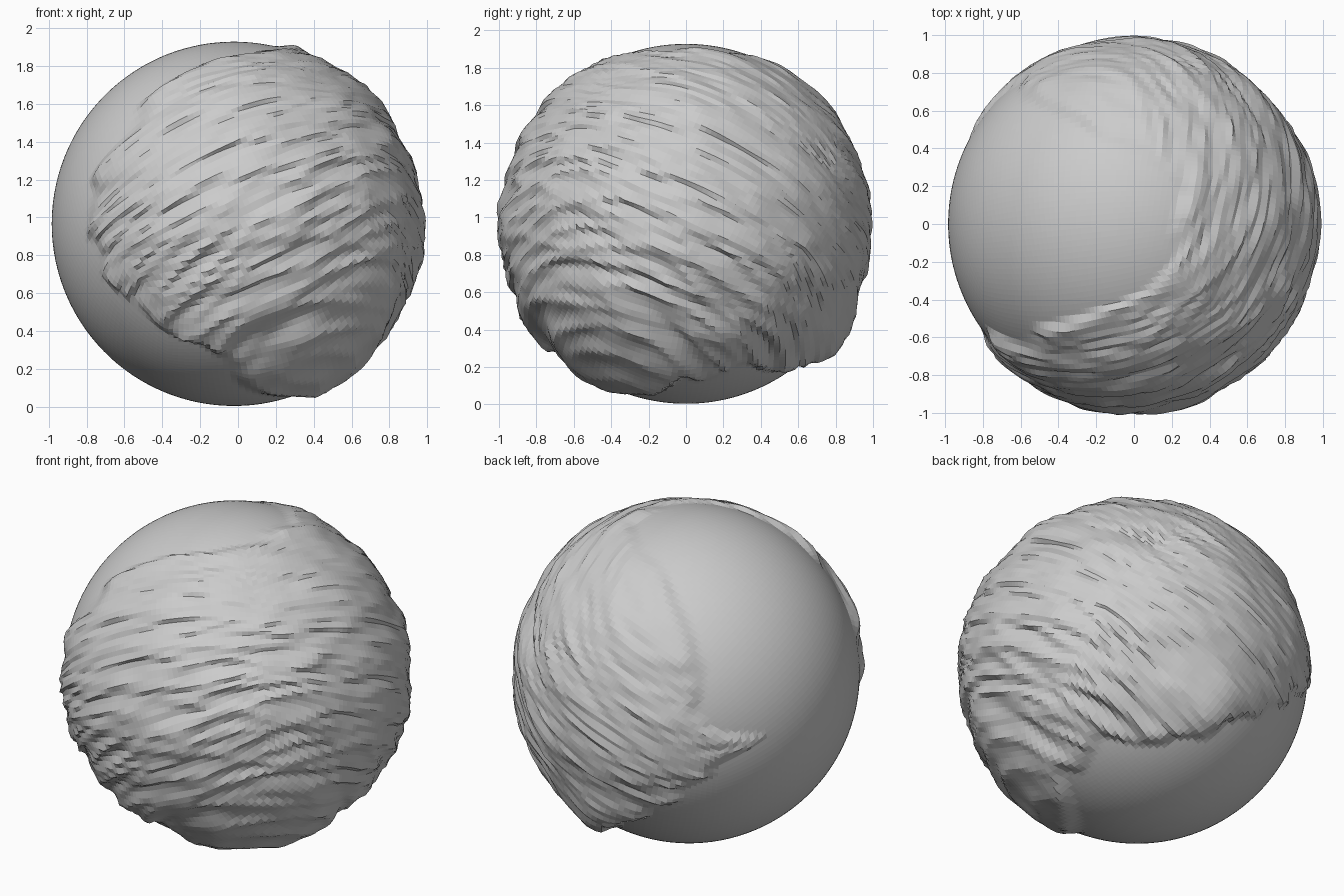
import bpy, bmesh, math
from mathutils import Vector, noise

R = 0.962
CENTRE = Vector((-0.022, 0.0, 0.966))
STROKE_AXIS = Vector((-0.41, 0.41, 0.82)).normalized()
CUTS = 47

# Edge of the sculpted area: (angle around the x axis, angle away from -x)
EDGE = [(-156, 45), (-141, 68), (-136, 84), (-126, 90), (-100, 108), (-90, 122),
        (-68, 121), (-41, 86), (-22, 60), (-8, 42), (2, 28), (8, 50), (37, 55),
        (55, 72), (72, 96), (80, 106), (90, 109), (111, 97), (126, 67),
        (151, 45), (177, 36)]


def edge_angle(theta):
    ring = [(EDGE[-1][0] - 360, EDGE[-1][1])] + EDGE + [(EDGE[0][0] + 360, EDGE[0][1])]
    for (t0, a0), (t1, a1) in zip(ring, ring[1:]):
        if t0 <= theta <= t1:
            return a0 + (a1 - a0) * (theta - t0) / (t1 - t0)
    return EDGE[0][1]


def smoothstep(t):
    t = max(0.0, min(1.0, t))
    return t * t * (3 - 2 * t)


def stroke_noise(d, along, across, seed):
    """Noise stretched along the circles around the stroke axis."""
    p = d * along + STROKE_AXIS * d.dot(STROKE_AXIS) * across
    return noise.noise(p + Vector((seed, seed * 2, -seed)))


def sculpt(d):
    """Position on the surface for a unit direction."""
    theta = math.degrees(math.atan2(d.z, d.y))
    phi = math.degrees(math.acos(max(-1, min(1, -d.x))))
    fray = 7 * stroke_noise(d, 2.5, 9, 3)
    mask = smoothstep((phi - edge_angle(theta) + fray + 2) / 8)
    if mask == 0:
        return CENTRE + d * R
    broad = stroke_noise(d, 2, 5, 7)
    ridge = 1 - 2 * abs(stroke_noise(d, 2.2, 10, 11))
    fine = stroke_noise(d, 5, 22, 17)
    height = 0.022 + 0.022 * broad + 0.018 * ridge + 0.012 * fine
    # Thick lips at the back underside and at the lower front
    for lip, size in ((Vector((0.1, 0.78, -0.62)), 0.055), (Vector((0.35, -0.2, -0.9)), 0.02),
                      (Vector((0.75, -0.52, 0.3)), 0.02)):
        height += size * math.exp(-(d - lip.normalized()).length_squared / 0.05)
    height *= mask
    # Strokes lean over their lower neighbours
    return CENTRE + d * (R + height) - STROKE_AXIS * mask * 0.03 * ridge * 0.6


# Ball: gridded cube pushed out to a sphere, aligned with the strokes
bm = bmesh.new()
bmesh.ops.create_cube(bm, size=2)
bmesh.ops.subdivide_edges(bm, edges=bm.edges[:], cuts=CUTS, use_grid_fill=True)
turn = Vector((0, 0, 1)).rotation_difference(STROKE_AXIS)
for v in bm.verts:
    even = Vector([math.tan(c * math.pi / 4) for c in v.co])
    v.co = sculpt(turn @ even.normalized())

mesh = bpy.data.meshes.new("sculpted_ball")
bm.to_mesh(mesh)
bm.free()
ball = bpy.data.objects.new("sculpted_ball", mesh)

old = bpy.data.objects.get("Cube")
if old:
    bpy.data.objects.remove(old, do_unlink=True)
bpy.context.scene.collection.objects.link(ball)

# Single clay grey
clay = bpy.data.materials.new("clay_grey")
clay.use_nodes = True
clay.diffuse_color = (0.6, 0.6, 0.6, 1)
clay.node_tree.nodes["Principled BSDF"].inputs["Base Color"].default_value = (0.6, 0.6, 0.6, 1)
mesh.materials.append(clay)
